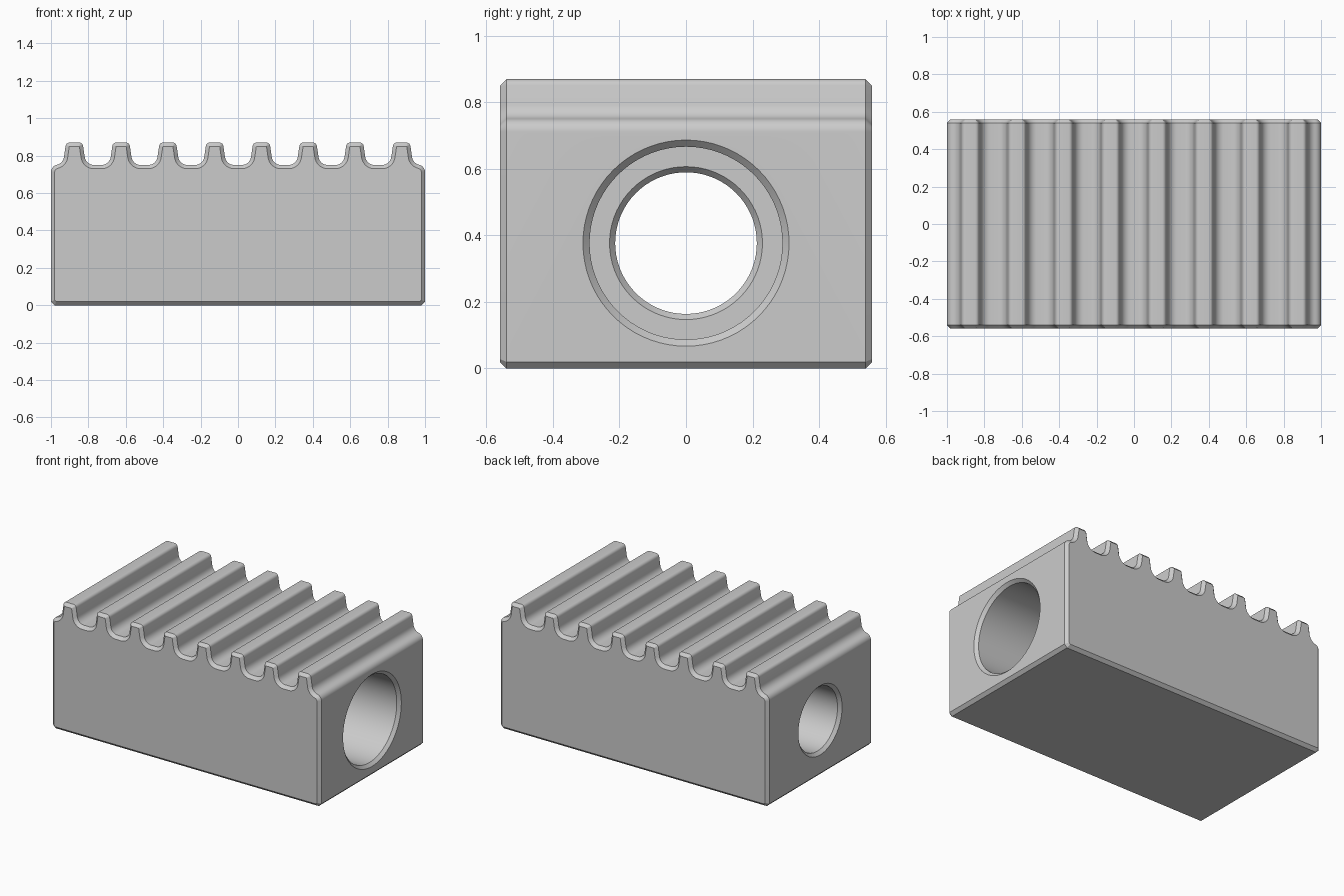
import bpy, bmesh
from math import sin, cos, tau, radians
from mathutils import Vector

cube = bpy.data.objects.get("Cube")
if cube:
    bpy.data.objects.remove(cube)

HALF_DEPTH = 0.56
CHAMFER = 0.02
PITCH = 0.25
BORE_Z = 0.377

grey = bpy.data.materials.new("plain grey")
grey.use_nodes = True
colour = (0.6, 0.6, 0.6, 1)
grey.diffuse_color = colour
grey.node_tree.nodes["Principled BSDF"].inputs["Base Color"].default_value = colour


def arc(cx, cz, r, start, end, steps=8):
    angles = [radians(start + (end - start) * i / steps) for i in range(steps + 1)]
    return [Vector((cx + r * cos(a), cz + r * sin(a))) for a in angles]


def mirrored(points):
    return [Vector((-p.x, p.y)) for p in reversed(points)]


def shifted(points, dx):
    return [p + Vector((dx, 0)) for p in points]


def inset(points, d):
    """Offset a counter-clockwise outline inward with mitred corners."""
    result = []
    for i, p in enumerate(points):
        a = (p - points[i - 1]).normalized()
        b = (points[(i + 1) % len(points)] - p).normalized()
        na, nb = Vector((-a.y, a.x)), Vector((-b.y, b.x))
        result.append(p + (na + nb) * d / (1 + na.dot(nb)))
    return result


def finish(name, bm):
    bmesh.ops.recalc_face_normals(bm, faces=bm.faces)
    mesh = bpy.data.meshes.new(name)
    bm.to_mesh(mesh)
    bm.free()
    mesh.materials.append(grey)
    obj = bpy.data.objects.new(name, mesh)
    bpy.context.collection.objects.link(obj)
    return obj


# One side of a tooth, from its crest down to the valley or to the block end
crest = arc(0.026, 0.849, 0.021, 90, 8, 5)
flank = crest + arc(0.105, 0.80, 0.05, 188, 270)
end_flank = crest + arc(0.105, 0.80, 0.05, 188, 252) + arc(0.085, 0.712, 0.04, 72, 0)

# Toothed outline, counter-clockwise from the bottom
outline = [Vector((-1 + CHAMFER, 0)), Vector((1 - CHAMFER, 0)), Vector((1, CHAMFER))]
top = []
for k in range(8):
    x = (k - 3.5) * PITCH
    left = end_flank if k == 0 else flank
    right = end_flank if k == 7 else flank
    top += shifted(mirrored(left) + right, x)
outline += list(reversed(top)) + [Vector((-1, CHAMFER))]

# Block: outline swept along y with chamfered front and back
small = inset(outline, CHAMFER)
bm = bmesh.new()
rings = []
for y, pts in ((-HALF_DEPTH, small), (-HALF_DEPTH + CHAMFER, outline),
               (HALF_DEPTH - CHAMFER, outline), (HALF_DEPTH, small)):
    rings.append([bm.verts.new((p.x, y, p.y)) for p in pts])
n = len(outline)
for a, b in zip(rings, rings[1:]):
    for i in range(n):
        j = (i + 1) % n
        bm.faces.new((a[i], a[j], b[j], b[i]))
bm.faces.new(rings[0])
bm.faces.new(rings[-1])
block = finish("toothed_block", bm)

# Stepped bore cutter: wide from the left end, narrow to the right end
STEP = -0.2
bore = [(1.02, 0.33), (0.98, 0.29), (STEP, 0.29), (STEP, 0.23),
        (STEP - CHAMFER, 0.213), (-0.98, 0.213), (-1.02, 0.253)]
SEGMENTS = 72
bm = bmesh.new()
rings = []
for x, r in bore:
    rings.append([bm.verts.new((x, r * cos(tau * i / SEGMENTS),
                                BORE_Z + r * sin(tau * i / SEGMENTS)))
                  for i in range(SEGMENTS)])
for a, b in zip(rings, rings[1:]):
    for i in range(SEGMENTS):
        j = (i + 1) % SEGMENTS
        bm.faces.new((a[i], a[j], b[j], b[i]))
bm.faces.new(rings[0])
bm.faces.new(rings[-1])
cutter = finish("bore_cutter", bm)
cutter.hide_render = True

# Cut the bore, then drop the cutter
cut = block.modifiers.new("bore", 'BOOLEAN')
cut.operation = 'DIFFERENCE'
cut.solver = 'EXACT'
cut.object = cutter
bpy.ops.object.select_all(action='DESELECT')
block.select_set(True)
bpy.context.view_layer.objects.active = block
bpy.ops.object.modifier_apply(modifier=cut.name)
bpy.data.objects.remove(cutter)

# Smooth fillets and bore, crisp chamfers
bpy.ops.object.shade_smooth_by_angle(angle=radians(30))
